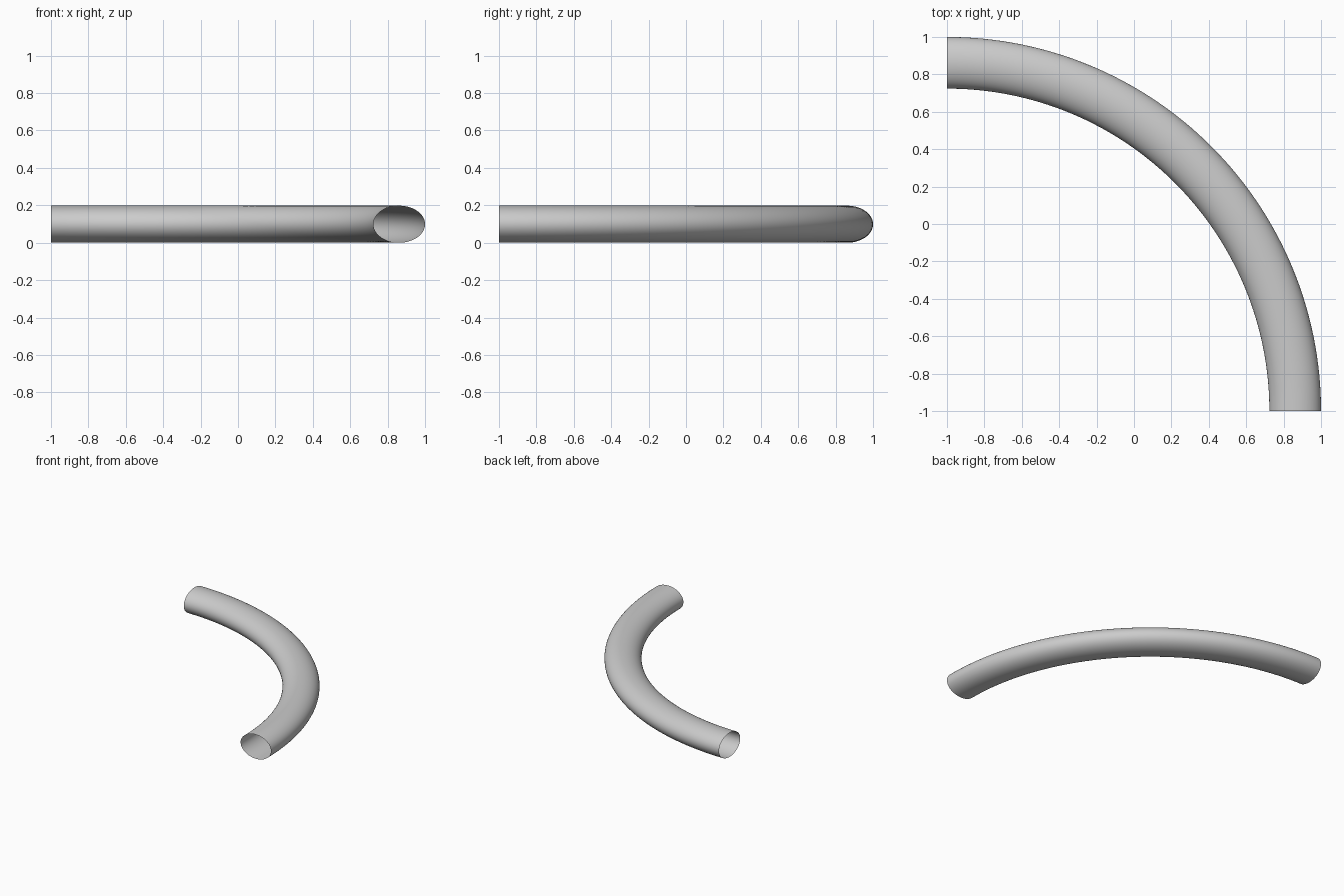
import bpy, bmesh
from math import sin, cos, pi

if "Cube" in bpy.data.objects:
    bpy.data.objects.remove(bpy.data.objects["Cube"])

R_OUT = 2.0            # outer bend radius, about (-1, -1)
A, B = 0.138, 0.099    # half width and half height of the oval section
SIDES, STEPS = 64, 64

# Open-ended quarter-bend tube with an oval section
bm = bmesh.new()
rings = []
for i in range(STEPS + 1):
    t = i / STEPS * pi / 2
    ring = []
    for j in range(SIDES):
        p = 2 * pi * j / SIDES
        r = R_OUT - A + A * cos(p)
        ring.append(bm.verts.new((-1 + r * cos(t), -1 + r * sin(t), B + B * sin(p))))
    rings.append(ring)

for r0, r1 in zip(rings, rings[1:]):
    for j in range(SIDES):
        k = (j + 1) % SIDES
        bm.faces.new((r0[j], r1[j], r1[k], r0[k]))
bmesh.ops.recalc_face_normals(bm, faces=bm.faces)

# Make sure normals point outwards: first face lies on the outer side
bm.faces.ensure_lookup_table()
f = bm.faces[0]
if f.normal.x < 0:
    bmesh.ops.reverse_faces(bm, faces=bm.faces)
for f in bm.faces:
    f.smooth = True

mesh = bpy.data.meshes.new("curved_pipe")
bm.to_mesh(mesh)
bm.free()
pipe = bpy.data.objects.new("curved_pipe", mesh)
bpy.context.collection.objects.link(pipe)
